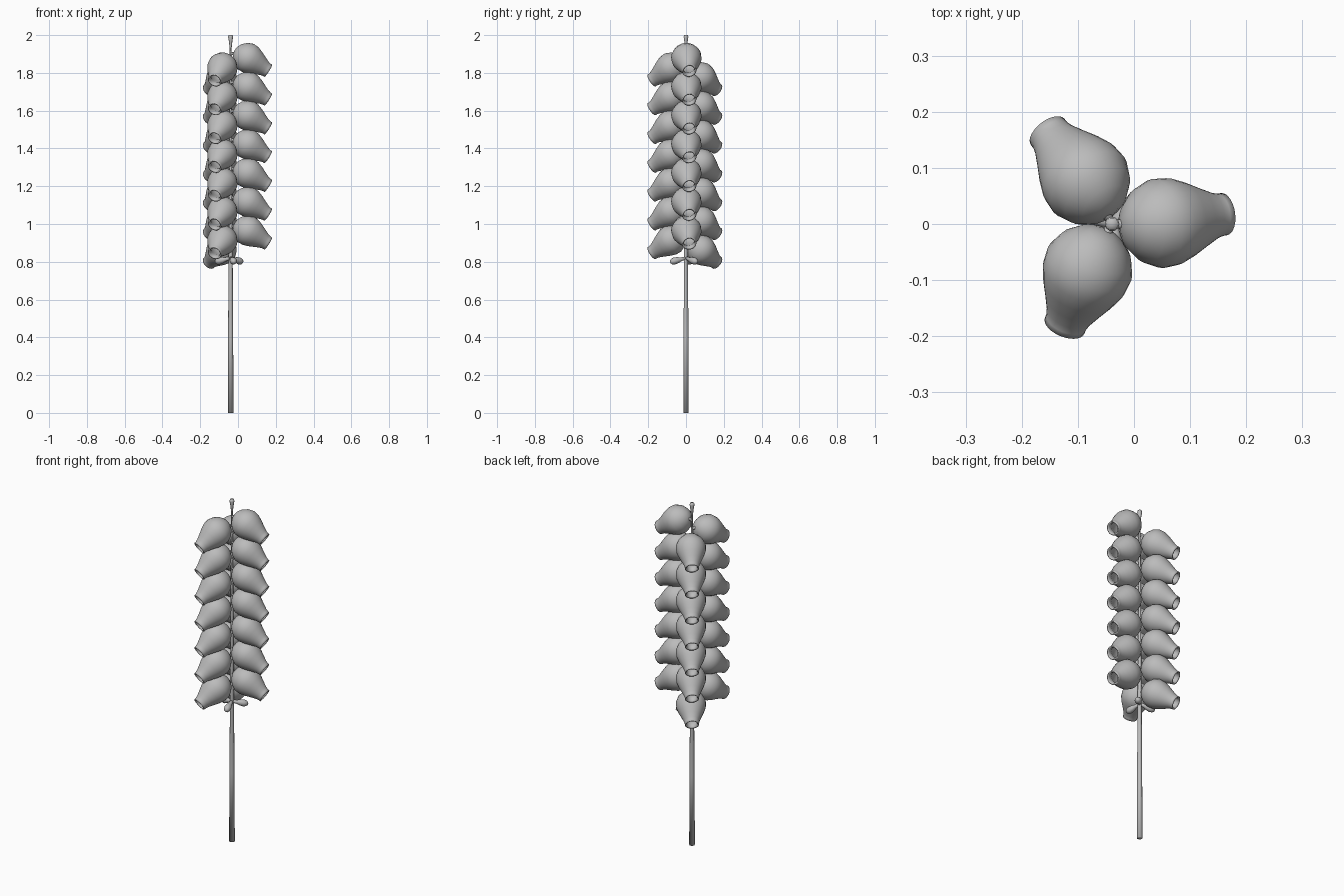
import bpy, bmesh, math
from mathutils import Matrix, Vector

if "Cube" in bpy.data.objects:
    bpy.data.objects.remove(bpy.data.objects["Cube"])

STEM_X = -0.039

grey = bpy.data.materials.new("plain grey")
grey.diffuse_color = (0.5, 0.5, 0.5, 1)
grey.use_nodes = True
grey.node_tree.nodes["Principled BSDF"].inputs["Base Color"].default_value = grey.diffuse_color


def revolve(name, profile, sides):
    """Mesh turned around z from (height, radius) points; zero radius closes to a point."""
    bm = bmesh.new()
    rings = []
    for h, r in profile:
        if r == 0:
            rings.append([bm.verts.new((0, 0, h))])
        else:
            rings.append([bm.verts.new((r * math.cos(2 * math.pi * i / sides),
                                        r * math.sin(2 * math.pi * i / sides), h))
                          for i in range(sides)])
    for a, b in zip(rings, rings[1:]):
        for i in range(sides):
            j = (i + 1) % sides
            corners = [a[i % len(a)], a[j % len(a)], b[j % len(b)], b[i % len(b)]]
            bm.faces.new(list(dict.fromkeys(corners)))
    bmesh.ops.recalc_face_normals(bm, faces=bm.faces)
    for f in bm.faces:
        f.smooth = True
    mesh = bpy.data.meshes.new(name)
    bm.to_mesh(mesh)
    bm.free()
    mesh.materials.append(grey)
    return mesh


def place(name, mesh, matrix):
    ob = bpy.data.objects.new(name, mesh)
    bpy.context.collection.objects.link(ob)
    ob.matrix_world = matrix
    return ob


def aim(origin, direction):
    """Matrix that points local z along a direction."""
    return Matrix.Translation(origin) @ Vector(direction).to_track_quat('Z', 'Y').to_matrix().to_4x4()


def around(degrees, z=0):
    return Matrix.Translation((STEM_X, 0, z)) @ Matrix.Rotation(math.radians(degrees), 4, 'Z')


# Tapered stem with a small flared tip
stem = revolve("stem", [(0, 0), (0, 0.015), (0.4, 0.0135), (0.8, 0.011), (1.3, 0.008),
                        (1.93, 0.005), (1.965, 0.009), (1.99, 0.013), (2.0, 0.011), (2.0, 0)], 10)
place("stem", stem, Matrix.Translation((STEM_X, 0, 0)))

# Hollow urn-shaped flowers, three columns stepping down the stem
flower = revolve("flower", [
    (-0.08, 0), (-0.077, 0.022), (-0.064, 0.046), (-0.04, 0.068), (-0.01, 0.08),
    (0.02, 0.078), (0.05, 0.067), (0.08, 0.053), (0.105, 0.042), (0.12, 0.038), (0.13, 0.038),
    (0.131, 0.033), (0.126, 0.028), (0.10, 0.03), (0.06, 0.05), (0.0, 0.062), (-0.045, 0.04),
    (-0.06, 0)], 28)
stalk = revolve("flower_stalk", [(0, 0), (0, 0.007), (0.05, 0.012), (0.05, 0)], 8)
tilt, swing = math.radians(-32), math.radians(8)
axis = (math.cos(tilt) * math.cos(swing), math.cos(tilt) * math.sin(swing), math.sin(tilt))
for k in range(21):
    turn = around((0, -120, 120)[k % 3], 1.88 - 0.0508 * k)
    place(f"flower_{k + 1}", flower, turn @ aim((0.09, 0.002, 0), axis))
    place(f"flower_stalk_{k + 1}", stalk, turn @ aim((0, 0, 0.02), (1, 0, 0.15)))

# Three drooping bracts under the flowers
bract = revolve("bract", [(0, 0), (0.001, 0.009), (0.025, 0.010), (0.045, 0.016), (0.065, 0.019),
                          (0.08, 0.015), (0.087, 0.008), (0.09, 0)], 14)
for i, angle in enumerate((43, 163, 283)):
    place(f"bract_{i + 1}", bract, around(angle, 0.82) @ aim((0, 0, 0), (1, 0, -0.25)))
